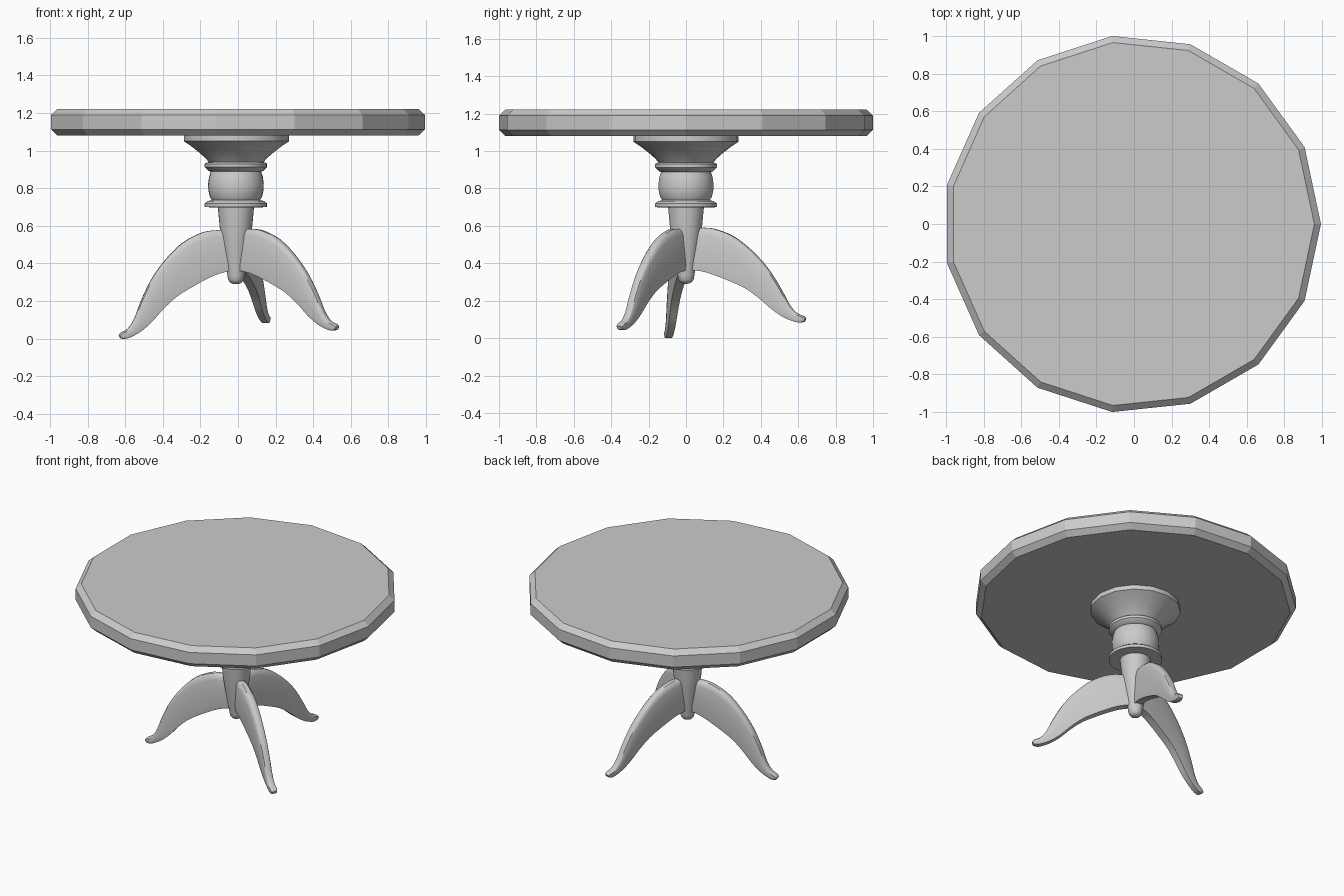
import bpy, bmesh
from math import cos, sin, pi, radians

if "Cube" in bpy.data.objects:
    bpy.data.objects.remove(bpy.data.objects["Cube"])

CX = -0.011  # axis of the pedestal


def make_object(name, bm, smooth=None):
    bmesh.ops.remove_doubles(bm, verts=bm.verts, dist=1e-5)
    bmesh.ops.recalc_face_normals(bm, faces=bm.faces)
    mesh = bpy.data.meshes.new(name)
    bm.to_mesh(mesh)
    bm.free()
    ob = bpy.data.objects.new(name, mesh)
    bpy.context.collection.objects.link(ob)
    if smooth:
        bpy.ops.object.select_all(action='DESELECT')
        ob.select_set(True)
        bpy.context.view_layer.objects.active = ob
        bpy.ops.object.shade_smooth_by_angle(angle=radians(smooth))
    return ob


def loft(bm, rings):
    loops = [[bm.verts.new(p) for p in ring] for ring in rings]
    n = len(loops[0])
    for a, b in zip(loops, loops[1:]):
        for i in range(n):
            j = (i + 1) % n
            bm.faces.new((a[i], a[j], b[j], b[i]))
    bm.faces.new(loops[0])
    bm.faces.new(loops[-1])


def turned(name, profile, sides, smooth=None):
    bm = bmesh.new()
    loft(bm, [[(CX + r * cos(2 * pi * i / sides), r * sin(2 * pi * i / sides), z)
               for i in range(sides)] for r, z in profile])
    return make_object(name, bm, smooth)


def spline(pts, steps):
    out = []
    for k in range(len(pts) - 1):
        p0, p1, p2, p3 = (pts[max(k - 1, 0)], pts[k], pts[k + 1],
                          pts[min(k + 2, len(pts) - 1)])
        for s in range(steps):
            t = s / steps
            out.append([0.5 * (2 * b + (c - a) * t + (2 * a - 5 * b + 4 * c - d) * t * t
                               + (3 * b - a - 3 * c + d) * t ** 3)
                        for a, b, c, d in zip(p0, p1, p2, p3)])
    out.append(list(pts[-1]))
    return out


# Faceted top with chamfered rims
turned("table_top", [(0.97, 1.08), (1.005, 1.113), (1.005, 1.19), (0.97, 1.222)], 15)

# Mounting plate with flare
turned("mounting_plate", [(0.283, 1.085), (0.283, 1.05), (0.245, 1.025), (0.20, 0.99),
                          (0.165, 0.96), (0.14, 0.93)], 15, 30)

# Turned column: upper ring, bulb, lower ring, taper, rounded tip
turned("column", [(0.14, 0.94), (0.155, 0.937), (0.166, 0.93), (0.166, 0.912),
                  (0.145, 0.892), (0.134, 0.888), (0.143, 0.86), (0.148, 0.825),
                  (0.147, 0.79), (0.139, 0.755), (0.128, 0.737), (0.15, 0.732),
                  (0.166, 0.72), (0.166, 0.70), (0.096, 0.697), (0.085, 0.58),
                  (0.07, 0.48), (0.052, 0.38), (0.045, 0.335), (0.041, 0.313),
                  (0.030, 0.298), (0.015, 0.291), (0.002, 0.29)], 30, 35)

# Leg stations: top radius, top z, bottom radius, bottom z, half thickness
STATIONS = spline([
    (0.03, 0.585, 0.00, 0.365, 0.030), (0.10, 0.590, 0.09, 0.355, 0.032),
    (0.16, 0.583, 0.16, 0.335, 0.032), (0.26, 0.545, 0.24, 0.305, 0.031),
    (0.36, 0.470, 0.33, 0.265, 0.029), (0.45, 0.375, 0.41, 0.210, 0.027),
    (0.52, 0.270, 0.475, 0.155, 0.025), (0.57, 0.180, 0.535, 0.115, 0.023),
    (0.61, 0.135, 0.585, 0.093, 0.022), (0.65, 0.118, 0.625, 0.083, 0.022),
    (0.662, 0.105, 0.653, 0.087, 0.017)], 3)

# Cross-section: position from top to bottom, side
half = [(0.0, 0.45), (0.04, 0.8), (0.15, 1.0), (0.5, 1.0), (0.85, 0.95), (0.99, 0.8)]
SECTION = half + [(u, -w) for u, w in reversed(half)]


def leg(name, heading, pitch):
    a, p = radians(heading), radians(pitch)
    rings = []
    for tr, tz, br, bz, th in STATIONS:
        ring = []
        for u, w in SECTION:
            r, z = tr + (br - tr) * u, tz + (bz - tz) * u - 0.3
            r, z = r * cos(p) + z * sin(p), z * cos(p) - r * sin(p) + 0.3
            s = w * th
            ring.append((CX + r * cos(a) - s * sin(a), r * sin(a) + s * cos(a), z))
        rings.append(ring)
    bm = bmesh.new()
    loft(bm, rings)
    make_object(name, bm, 40)


# Three slightly uneven legs
for name, heading, pitch in (("left_leg", 189, 7.8), ("right_leg", -33.5, 3.6),
                             ("back_leg", 75.4, 0)):
    leg(name, heading, pitch)
